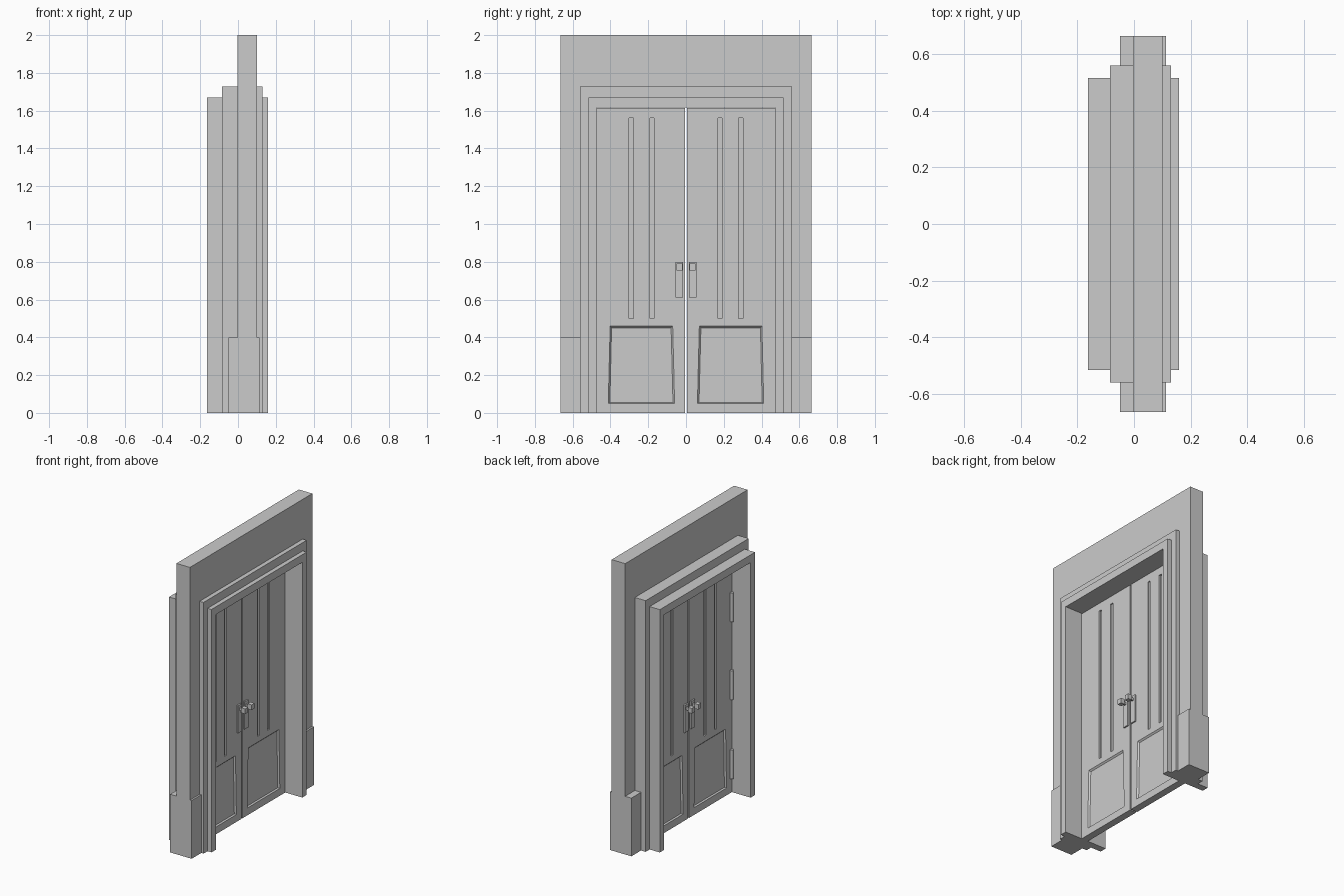
import bpy, bmesh

cube = bpy.data.objects.get("Cube")
if cube:
    bpy.data.objects.remove(cube, do_unlink=True)

grey = bpy.data.materials.new("plain grey")
grey.use_nodes = True
GREY = (0.6, 0.6, 0.6, 1)
grey.diffuse_color = GREY
grey.node_tree.nodes["Principled BSDF"].inputs["Base Color"].default_value = GREY


def finish(name, bm):
    bmesh.ops.recalc_face_normals(bm, faces=bm.faces)
    mesh = bpy.data.meshes.new(name)
    bm.to_mesh(mesh)
    bm.free()
    mesh.materials.append(grey)
    ob = bpy.data.objects.new(name, mesh)
    bpy.context.scene.collection.objects.link(ob)
    return ob


def loft(name, outline_a, xa, outline_b, xb):
    """Solid between two (y, z) outlines at two x positions."""
    bm = bmesh.new()
    a = [bm.verts.new((xa, y, z)) for y, z in outline_a]
    b = [bm.verts.new((xb, y, z)) for y, z in outline_b]
    bm.faces.new(a)
    bm.faces.new(b)
    n = len(a)
    for i in range(n):
        j = (i + 1) % n
        bm.faces.new((a[i], a[j], b[j], b[i]))
    return finish(name, bm)


def box(name, x0, x1, y0, y1, z0, z1):
    rect = [(y0, z0), (y1, z0), (y1, z1), (y0, z1)]
    return loft(name, rect, x0, rect, x1)


def portal(name, x0, x1, outer, top, inner, inner_top):
    """Upside-down U running around the doorway."""
    u = [(-outer, 0), (-outer, top), (outer, top), (outer, 0),
         (inner, 0), (inner, inner_top), (-inner, inner_top), (-inner, 0)]
    return loft(name, u, x0, u, x1)


def carve(ob, cutters):
    for c in cutters:
        mod = ob.modifiers.new("carve", 'BOOLEAN')
        mod.object = c
        mod.operation = 'DIFFERENCE'
        mod.solver = 'EXACT'
    bpy.context.view_layer.update()
    deps = bpy.context.evaluated_depsgraph_get()
    carved = bpy.data.meshes.new_from_object(ob.evaluated_get(deps))
    ob.modifiers.clear()
    ob.data = carved
    for c in cutters:
        bpy.data.objects.remove(c, do_unlink=True)


# Wall and the two stepped trims
portal("wall", -0.003, 0.10, 0.665, 2.0, 0.56, 1.727)
portal("outer_trim", -0.085, 0.13, 0.56, 1.727, 0.517, 1.67)
portal("inner_trim", -0.163, 0.16, 0.517, 1.67, 0.47, 1.617)

BACK, FRONT = -0.02, 0.03
DEPTH = 0.01

for side, s in (("left", 1), ("right", -1)):
    # Wall plinth
    box(side + "_plinth", -0.05, 0.113, s * 0.56, s * 0.665, 0, 0.4)

    # Door leaf with recessed panel and two slots on both faces
    leaf = box(side + "_door_leaf", BACK, FRONT, s * 0.005, s * 0.47, 0, 1.614)
    cutters = []
    for face, d in ((FRONT, 1), (BACK, -1)):
        rim = [(s * 0.06, 0.05), (s * 0.412, 0.05), (s * 0.402, 0.46), (s * 0.07, 0.46)]
        bed = [(s * 0.069, 0.056), (s * 0.403, 0.056), (s * 0.394, 0.45), (s * 0.079, 0.45)]
        cutters.append(loft("panel_cutter", rim, face + d * 0.0005, bed, face - d * DEPTH))
        for y in (0.18, 0.29):
            cutters.append(box("slot_cutter", face + d * DEPTH, face - d * DEPTH,
                               s * (y - 0.011), s * (y + 0.011), 0.5, 1.56))
    carve(leaf, cutters)

    # Handle plate and block knob on both faces
    for label, face, d in (("front", FRONT, 1), ("back", BACK, -1)):
        name = side + "_" + label
        box(name + "_handle_plate", face, face + d * 0.01, s * 0.015, s * 0.055, 0.61, 0.8)
        box(name + "_knob_stem", face, face + d * 0.035, s * 0.028, s * 0.042, 0.763, 0.781)
        box(name + "_knob", face + d * 0.03, face + d * 0.06, s * 0.019, s * 0.051, 0.755, 0.79)

    # Hinge barrels on the back
    for i, z in enumerate((0.2, 0.745, 1.28)):
        bm = bmesh.new()
        bmesh.ops.create_cone(bm, cap_ends=True, segments=12, radius1=0.011,
                              radius2=0.011, depth=0.2)
        bmesh.ops.translate(bm, verts=bm.verts, vec=(BACK - 0.007, s * 0.459, z))
        finish(f"{side}_hinge_{i + 1}", bm)
